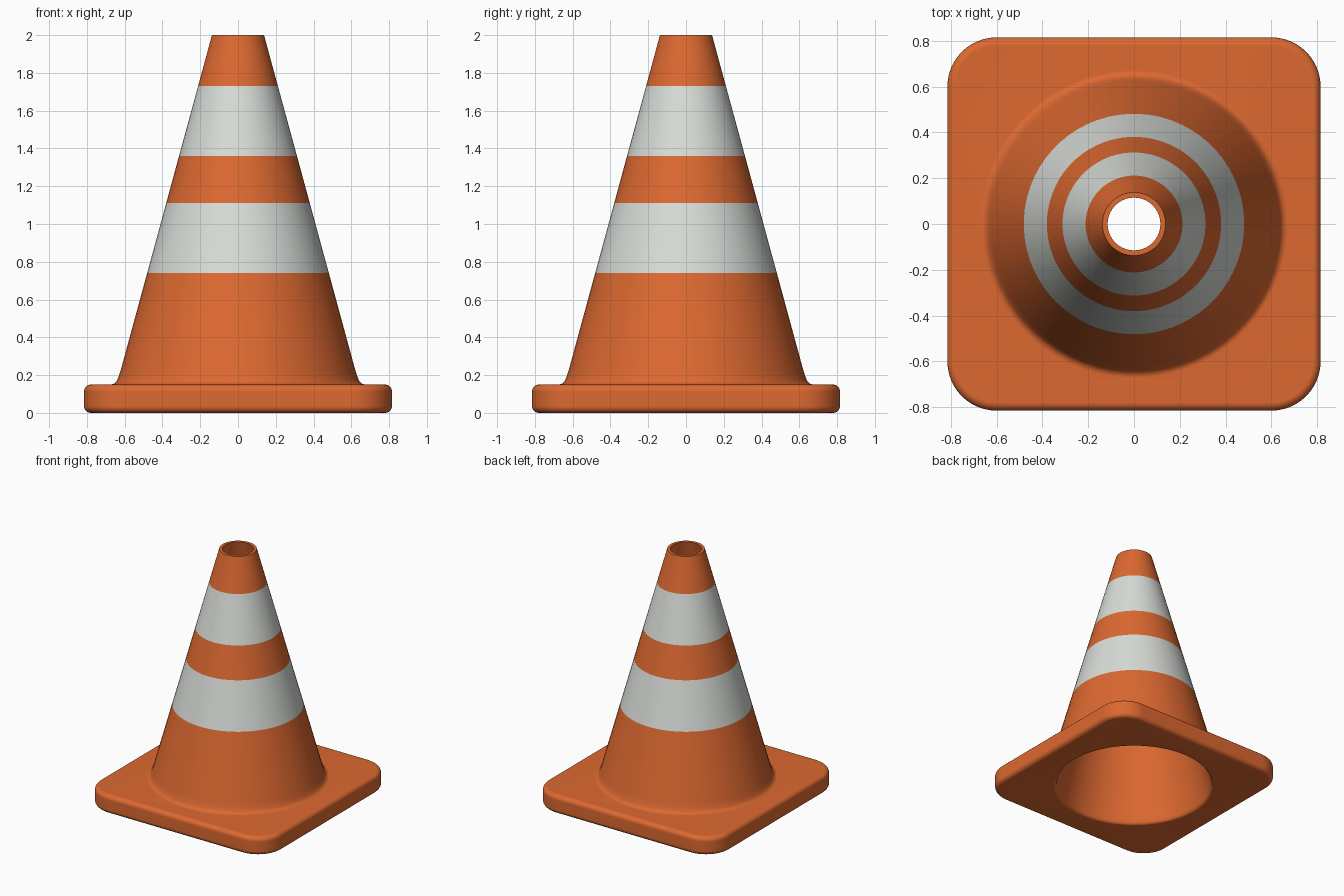
import bpy, bmesh, math

if "Cube" in bpy.data.objects:
    bpy.data.objects.remove(bpy.data.objects["Cube"])

Q = 16          # points per quadrant
HALF, CORNER, BEV, TOP = 0.815, 0.215, 0.035, 0.15


def material(name, rgb):
    m = bpy.data.materials.new(name)
    m.diffuse_color = (*rgb, 1)
    m.use_nodes = True
    m.node_tree.nodes["Principled BSDF"].inputs["Base Color"].default_value = m.diffuse_color
    return m


def circle(r, z):
    n = 4 * Q
    return [(r * math.cos((i + .5) * math.tau / n), r * math.sin((i + .5) * math.tau / n), z)
            for i in range(n)]


def rounded_square(inset, z):
    c, r, pts = HALF - CORNER, CORNER - inset, []
    for q in range(4):
        sx, sy = (1, -1, -1, 1)[q], (1, 1, -1, -1)[q]
        for i in range(Q):
            a = (q + i / (Q - 1)) * math.pi / 2
            pts.append((sx * c + r * math.cos(a), sy * c + r * math.sin(a), z))
    return pts


def cone_r(z):
    return 0.138 + 0.2727 * (2 - z)


rings = []
# outer cone, cut at the stripe edges
for z in (2.0, 1.73, 1.36, 1.11, 0.74, 0.22):
    rings.append(circle(cone_r(z), z))
# flare where the cone meets the base
for r, z in ((0.632, 0.195), (0.641, 0.172), (0.653, 0.157), (0.672, TOP)):
    rings.append(circle(r, z))
# rounded square base: upper edge, lower edge
for k in range(6):
    a = k / 5 * math.pi / 2
    rings.append(rounded_square(BEV * (1 - math.sin(a)), TOP - BEV * (1 - math.cos(a))))
for k in range(6):
    a = k / 5 * math.pi / 2
    rings.append(rounded_square(BEV * (1 - math.cos(a)), BEV * (1 - math.sin(a))))
# rounded lip of the opening underneath, then the inner wall
for r, z in ((0.615, 0.0), (0.603, 0.004), (0.594, 0.014), (0.587, 0.035), (0.115, 2.0)):
    rings.append(circle(r, z))

bm = bmesh.new()
vs = [[bm.verts.new(p) for p in ring] for ring in rings]
n = 4 * Q
for k in range(len(vs)):
    a, b = vs[k], vs[(k + 1) % len(vs)]
    for i in range(n):
        j = (i + 1) % n
        f = bm.faces.new((a[i], b[i], b[j], a[j]))
        f.material_index = 1 if k in (1, 3) else 0   # reflective stripes
bmesh.ops.recalc_face_normals(bm, faces=bm.faces)

me = bpy.data.meshes.new("traffic_cone")
bm.to_mesh(me)
bm.free()
me.materials.append(material("orange plastic", (0.72, 0.14, 0.03)))
me.materials.append(material("reflective white", (0.69, 0.72, 0.68)))
cone = bpy.data.objects.new("traffic_cone", me)
bpy.context.collection.objects.link(cone)
bpy.context.view_layer.objects.active = cone
cone.select_set(True)
bpy.ops.object.shade_smooth_by_angle(angle=math.radians(40))
# keep the large flat faces evenly shaded
wn = cone.modifiers.new("weighted_normals", 'WEIGHTED_NORMAL')
wn.keep_sharp = True
